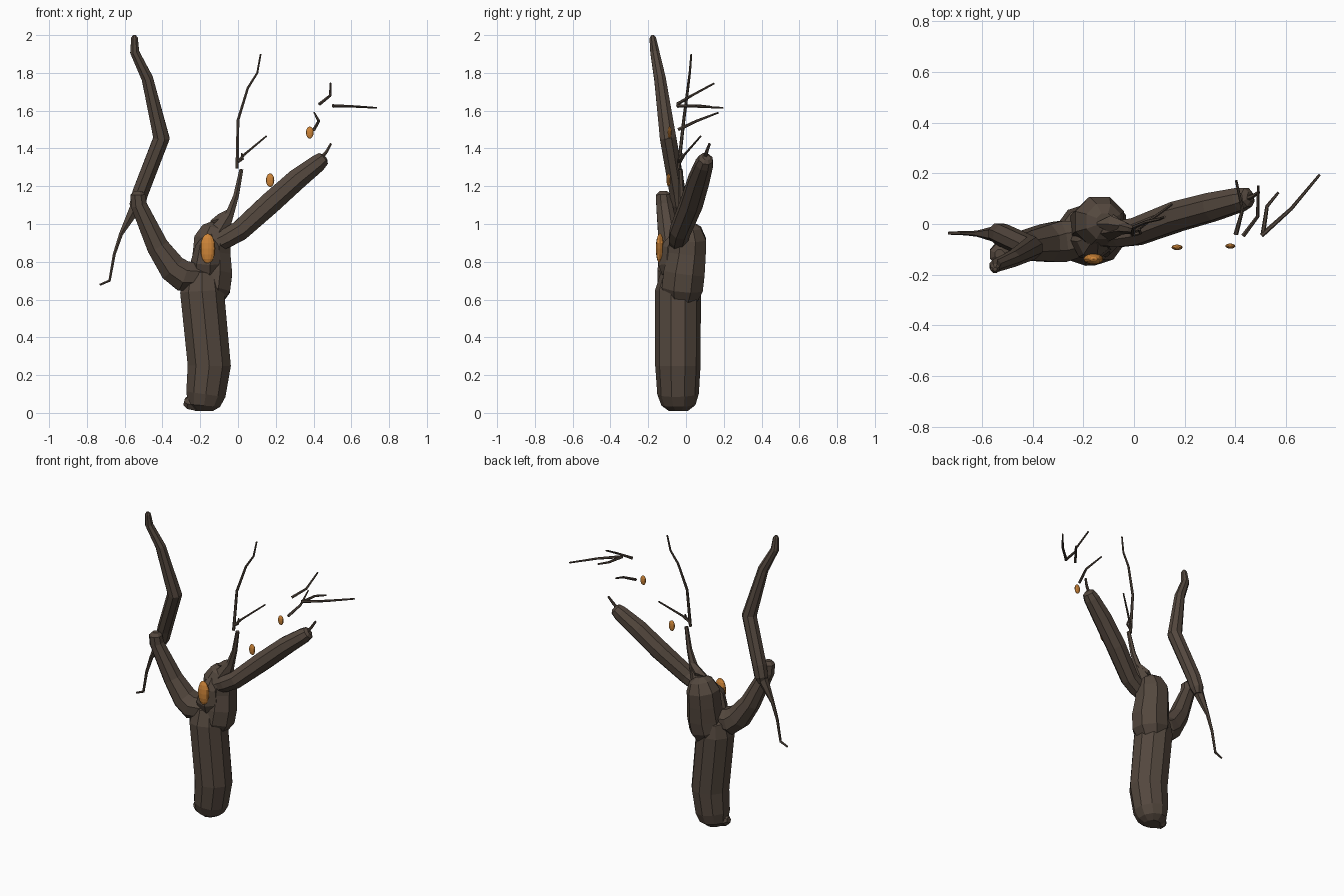
import bpy, bmesh, math
from mathutils import Vector


def material(name, rgb):
    m = bpy.data.materials.new(name)
    m.diffuse_color = (*rgb, 1)
    return m


BARK = material("dark_bark", (0.088, 0.064, 0.048))
ORANGE = material("orange_fungus", (0.62, 0.235, 0.04))


def finish(name, bm, mat):
    bmesh.ops.recalc_face_normals(bm, faces=bm.faces)
    me = bpy.data.meshes.new(name)
    bm.to_mesh(me)
    bm.free()
    me.materials.append(mat)
    ob = bpy.data.objects.new(name, me)
    bpy.context.collection.objects.link(ob)
    return ob


def tube(name, path, sides):
    """Faceted tube through (x, y, z, radius) stations, closed at both ends."""
    bm = bmesh.new()
    pts = [Vector(p[:3]) for p in path]
    rings = []
    for i, p in enumerate(pts):
        before = (p - pts[i - 1]).normalized() if i else Vector()
        after = (pts[i + 1] - p).normalized() if i < len(pts) - 1 else Vector()
        t = (before + after).normalized()
        u = Vector((0, 1, 0)).cross(t).normalized()
        v = t.cross(u)
        r = path[i][3]
        ring = []
        for k in range(sides):
            a = 2 * math.pi * (k + 0.5) / sides
            ring.append(bm.verts.new(p + r * (math.cos(a) * u + math.sin(a) * v)))
        rings.append(ring)
    for a, b in zip(rings, rings[1:]):
        for k in range(sides):
            j = (k + 1) % sides
            bm.faces.new((a[k], a[j], b[j], b[k]))
    bm.faces.new(rings[0][::-1])
    bm.faces.new(rings[-1])
    return finish(name, bm, BARK)


# Trunk: leaning lower column, knotted crown and a small root lump
tube("trunk", [(-0.18, -0.04, 0.01, 0.05), (-0.18, -0.04, 0.04, 0.09),
               (-0.17, -0.042, 0.10, 0.11), (-0.152, -0.043, 0.25, 0.12),
               (-0.19, -0.043, 0.64, 0.122), (-0.19, -0.035, 0.73, 0.10),
               (-0.19, -0.03, 0.76, 0.05)], 10)
tube("trunk_crown", [(-0.165, -0.025, 0.60, 0.09), (-0.15, -0.02, 0.66, 0.118),
                     (-0.14, -0.01, 0.74, 0.118), (-0.14, 0.005, 0.84, 0.108),
                     (-0.135, 0.01, 0.92, 0.105), (-0.12, 0.01, 0.98, 0.075),
                     (-0.115, 0.01, 1.005, 0.035)], 8)
tube("root_lump", [(-0.285, -0.05, 0.06, 0.02), (-0.265, -0.05, 0.055, 0.038),
                   (-0.21, -0.05, 0.05, 0.045)], 7)
tube("trunk_knot", [(-0.17, -0.03, 0.70, 0.08), (-0.165, -0.065, 0.80, 0.085),
                    (-0.16, -0.07, 0.88, 0.065), (-0.15, -0.05, 0.94, 0.03)], 7)

# Left limb, its upper branch and a drooping twig
tube("left_limb", [(-0.17, -0.05, 0.72, 0.07), (-0.29, -0.07, 0.725, 0.088),
                   (-0.345, -0.075, 0.765, 0.08), (-0.425, -0.085, 0.88, 0.063),
                   (-0.525, -0.115, 1.10, 0.046), (-0.53, -0.12, 1.155, 0.042),
                   (-0.53, -0.12, 1.175, 0.02)], 8)
tube("left_upper_branch", [(-0.54, -0.035, 1.06, 0.025), (-0.535, -0.037, 1.10, 0.043),
                           (-0.515, -0.045, 1.17, 0.046), (-0.405, -0.095, 1.455, 0.047),
                           (-0.48, -0.138, 1.77, 0.033), (-0.547, -0.165, 1.91, 0.026),
                           (-0.548, -0.176, 1.985, 0.019), (-0.548, -0.178, 2.0, 0.008)], 8)
tube("left_twig", [(-0.53, -0.04, 1.11, 0.038), (-0.62, -0.038, 0.945, 0.012),
                   (-0.655, -0.037, 0.84, 0.009), (-0.68, -0.036, 0.70, 0.008),
                   (-0.732, -0.036, 0.678, 0.006)], 6)

# Right limb with a broken tip
tube("right_limb", [(-0.11, -0.04, 0.90, 0.05), (-0.06, -0.04, 0.925, 0.055),
                    (0.01, -0.03, 0.965, 0.058), (0.17, 0.03, 1.11, 0.063),
                    (0.31, 0.068, 1.235, 0.06), (0.42, 0.097, 1.32, 0.05),
                    (0.45, 0.105, 1.345, 0.04), (0.46, 0.108, 1.353, 0.02)], 8)
tube("right_limb_tip", [(0.43, 0.095, 1.335, 0.011), (0.47, 0.11, 1.385, 0.009),
                        (0.492, 0.125, 1.425, 0.007)], 6)

# Central stub rising from the crown
tube("centre_stub", [(-0.10, -0.01, 0.96, 0.06), (-0.045, -0.015, 1.05, 0.026),
                     (-0.01, -0.022, 1.15, 0.017), (0.018, -0.03, 1.29, 0.012)], 6)
tube("crown_spur", [(-0.145, 0.0, 1.01, 0.008), (-0.09, 0.0, 1.02, 0.035),
                    (-0.03, -0.01, 1.07, 0.018)], 5)

# Thin twigs
twigs = {
    "centre_tall_twig": [(-0.005, -0.04, 1.295), (0.0, -0.012, 1.55), (0.052, 0.01, 1.72),
                         (0.102, 0.02, 1.80), (0.12, 0.028, 1.90)],
    "centre_side_twig": [(-0.005, -0.035, 1.325), (0.03, -0.01, 1.365), (0.15, 0.078, 1.465)],
    "centre_short_twig": [(0.0, -0.04, 1.33), (0.025, -0.035, 1.345), (0.02, -0.02, 1.375)],
    "outer_long_twig": [(0.503, -0.045, 1.626), (0.62, 0.06, 1.622), (0.733, 0.195, 1.615)],
    "outer_short_twig": [(0.508, -0.045, 1.624), (0.525, 0.07, 1.626), (0.57, 0.125, 1.622)],
    "outer_rising_twig": [(0.432, -0.045, 1.635), (0.488, 0.03, 1.68), (0.49, 0.15, 1.745)],
    "outer_hooked_twig": [(0.402, -0.04, 1.50), (0.428, 0.055, 1.545), (0.403, 0.172, 1.59)],
}
for name, pts in twigs.items():
    n = len(pts) - 1
    tube(name, [(*p, 0.0095 - 0.0045 * i / n) for i, p in enumerate(pts)], 6)

# Orange fungus discs
for name, loc, size in (
        ("trunk_fungus", (-0.16, -0.138, 0.87), (0.040, 0.022, 0.080)),
        ("limb_fungus", (0.17, -0.092, 1.232), (0.022, 0.011, 0.036)),
        ("twig_fungus", (0.38, -0.087, 1.484), (0.020, 0.010, 0.032))):
    bm = bmesh.new()
    bmesh.ops.create_uvsphere(bm, u_segments=12, v_segments=8, radius=1)
    bmesh.ops.scale(bm, vec=size, verts=bm.verts)
    bmesh.ops.translate(bm, vec=loc, verts=bm.verts)
    finish(name, bm, ORANGE)
